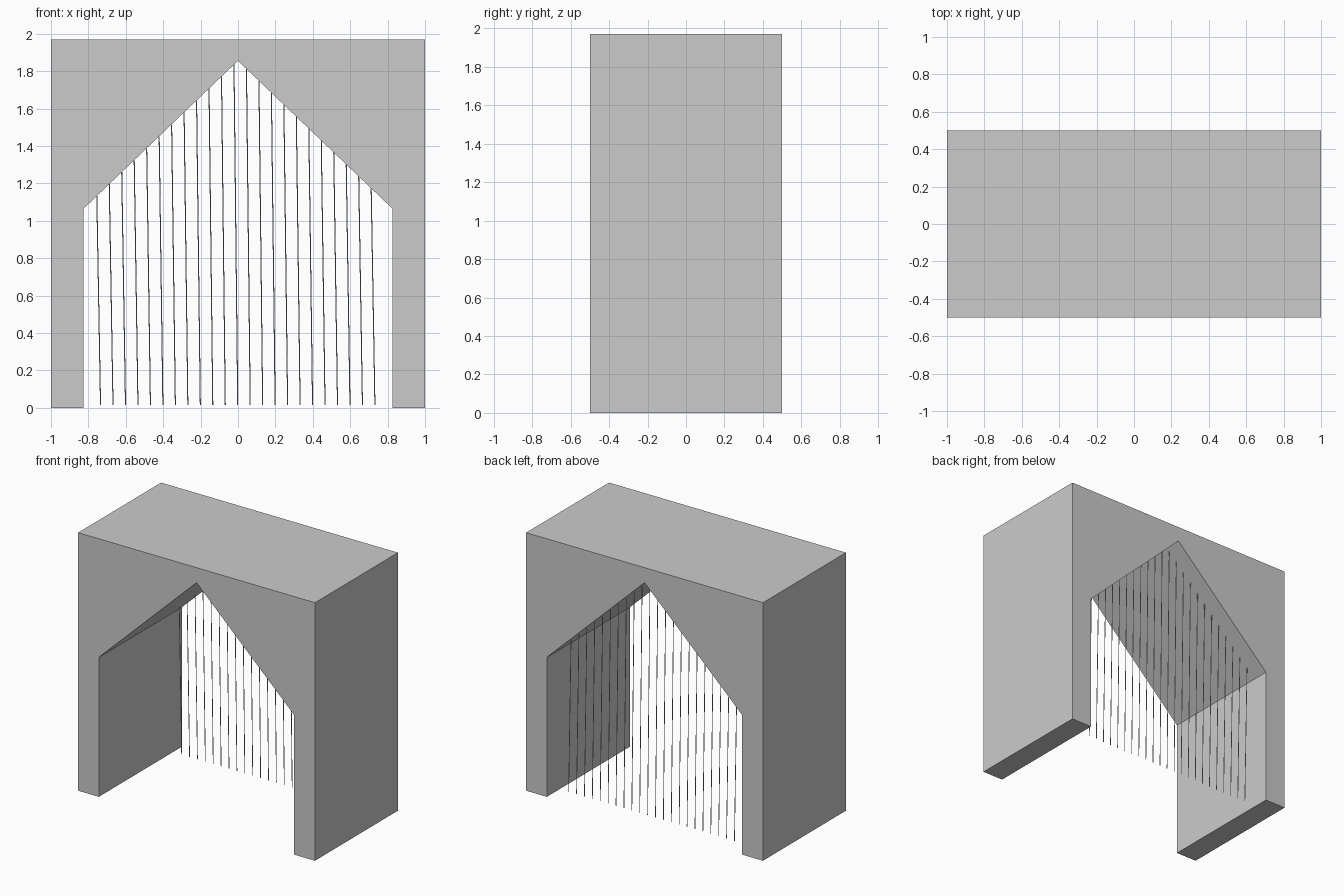
import bpy, bmesh
from mathutils import Vector

if "Cube" in bpy.data.objects:
    bpy.data.objects.remove(bpy.data.objects["Cube"])

W, D, H = 1.0, 0.5, 1.97            # half width, half depth, height
OPEN, EAVE, APEX = 0.825, 1.065, 1.855  # opening half width, shoulder and peak


def make_object(name, bm):
    bmesh.ops.recalc_face_normals(bm, faces=bm.faces)
    mesh = bpy.data.meshes.new(name)
    bm.to_mesh(mesh)
    bm.free()
    obj = bpy.data.objects.new(name, mesh)
    bpy.context.collection.objects.link(obj)
    return obj


# Block with a gable-shaped passage
half = [(OPEN, 0), (W, 0), (W, H)]
profile = half + [(-x, z) for x, z in reversed(half)]
profile += [(-OPEN, EAVE), (0, APEX), (OPEN, EAVE)]
bm = bmesh.new()
face = bm.faces.new([bm.verts.new((x, -D, z)) for x, z in profile])
ext = bmesh.ops.extrude_face_region(bm, geom=[face])
bmesh.ops.translate(bm, vec=(0, 2 * D, 0),
                    verts=[g for g in ext["geom"] if isinstance(g, bmesh.types.BMVert)])
make_object("arch_block", bm)

# Row of thin, slightly leaning strands hanging from the sloped ceiling
COUNT, R, Y = 23, 0.0028, 0.37
bm = bmesh.new()
for i in range(COUNT):
    t = i / (COUNT - 1)
    xb = -0.735 + 1.467 * t
    xt = -0.755 + 1.467 * t
    top = Vector((xt, Y, APEX - (APEX - EAVE) / OPEN * abs(xt)))
    bottom = Vector((xb, Y, 0.015))
    axis = top - bottom
    rot = axis.to_track_quat('Z', 'Y').to_matrix().to_4x4()
    rot.translation = (top + bottom) / 2
    bmesh.ops.create_cone(bm, cap_ends=True, segments=6, radius1=R, radius2=R,
                          depth=axis.length, matrix=rot)
make_object("hanging_strands", bm)
